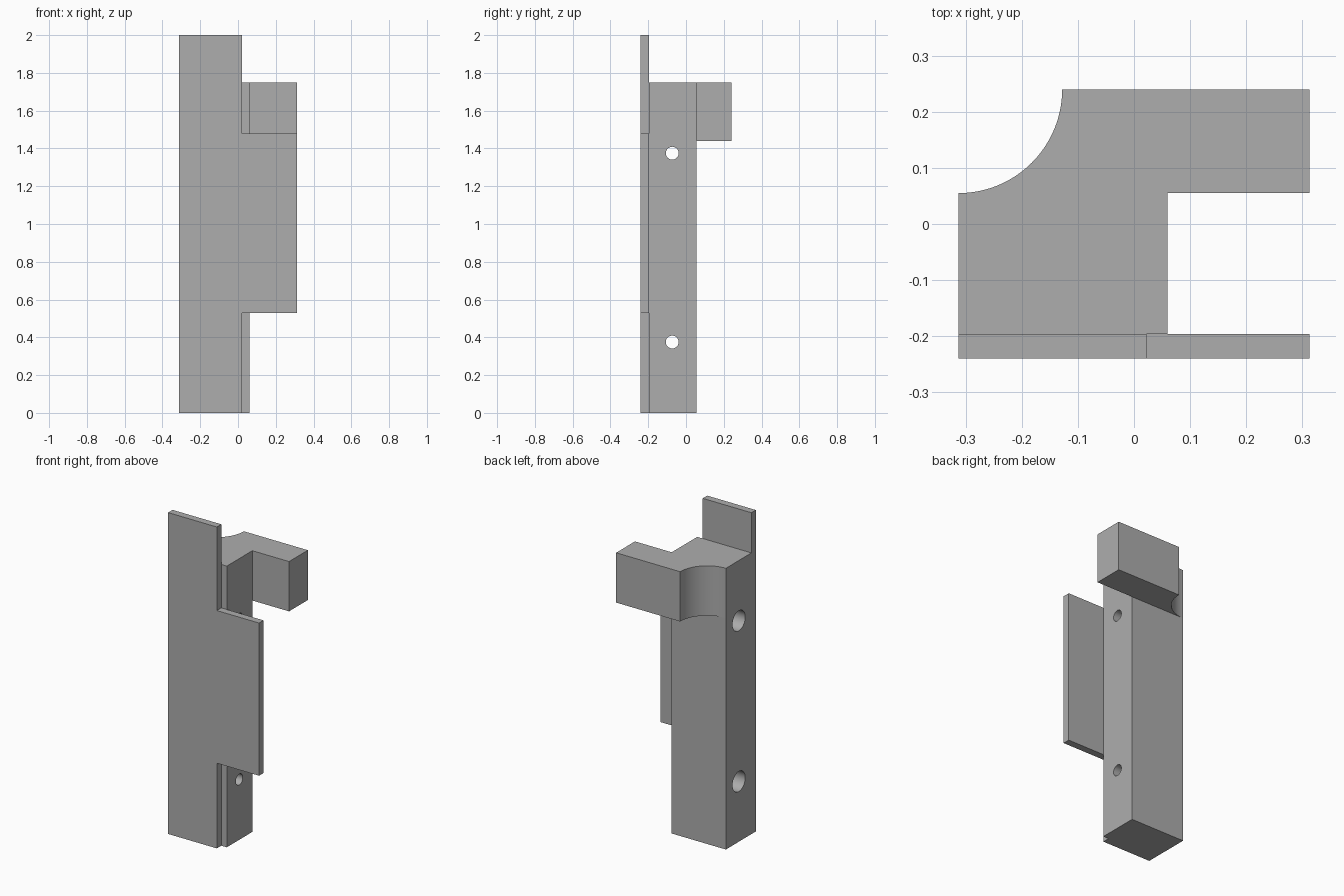
import bpy
import math

if "Cube" in bpy.data.objects:
    bpy.data.objects.remove(bpy.data.objects["Cube"], do_unlink=True)

grey = bpy.data.materials.new("plain grey")
grey.use_nodes = True
grey.diffuse_color = (0.42, 0.42, 0.42, 1)
grey.node_tree.nodes["Principled BSDF"].inputs["Base Color"].default_value = grey.diffuse_color

LEFT, RIGHT, EDGE = -0.313, 0.313, 0.06
FRONT, PLATE_BACK, POST_BACK, BACK = -0.24, -0.196, 0.055, 0.24


def prism(name, outline, to_3d, low, high):
    """Extrude a 2D outline between two levels."""
    n = len(outline)
    verts = [to_3d(u, v, w) for w in (low, high) for u, v in outline]
    faces = [list(range(n)), list(range(n, 2 * n))]
    faces += [[i, (i + 1) % n, n + (i + 1) % n, n + i] for i in range(n)]
    mesh = bpy.data.meshes.new(name)
    mesh.from_pydata(verts, [], faces)
    mesh.materials.append(grey)
    obj = bpy.data.objects.new(name, mesh)
    bpy.context.collection.objects.link(obj)
    bpy.ops.object.select_all(action="DESELECT")
    obj.select_set(True)
    bpy.context.view_layer.objects.active = obj
    bpy.ops.object.mode_set(mode="EDIT")
    bpy.ops.mesh.select_all(action="SELECT")
    bpy.ops.mesh.normals_make_consistent(inside=False)
    bpy.ops.object.mode_set(mode="OBJECT")
    bpy.ops.object.shade_smooth_by_angle(angle=math.radians(30))
    return obj


def along_x(u, v, w):
    return (w, u, v)


def along_y(u, v, w):
    return (u, w, v)


def along_z(u, v, w):
    return (u, v, w)


# Front plate with a side tab
prism("front_plate",
      [(LEFT, 0), (0.022, 0), (0.022, 0.53), (RIGHT, 0.53),
       (RIGHT, 1.48), (0.022, 1.48), (0.022, 2), (LEFT, 2)],
      along_y, FRONT, PLATE_BACK)

# Upright post
post = prism("post",
             [(LEFT, PLATE_BACK), (EDGE, PLATE_BACK), (EDGE, POST_BACK), (LEFT, POST_BACK)],
             along_z, 0, 1.75)

# Top arm with a concave corner
radius = BACK - POST_BACK
steps = 32
arc = [(LEFT + radius * math.cos(a), BACK - radius * math.sin(a))
       for a in (math.pi / 2 * i / steps for i in range(steps + 1))]
prism("arm", arc + [(RIGHT, POST_BACK), (RIGHT, BACK)], along_z, 1.44, 1.75)


# Counterbored screw holes through the post
def stepped_hole(name, z):
    profile = [(LEFT - 0.05, 0.0625), (LEFT + 0.19, 0.0625),
               (LEFT + 0.19, 0.034), (EDGE + 0.05, 0.034)]
    n = 40
    verts = [(x, -0.073 + r * math.cos(math.tau * i / n), z + r * math.sin(math.tau * i / n))
             for x, r in profile for i in range(n)]
    faces = [[k * n + i, (k + 1) * n + i, (k + 1) * n + (i + 1) % n, k * n + (i + 1) % n]
             for k in range(3) for i in range(n)]
    faces += [list(range(n)), list(range(4 * n - 1, 3 * n - 1, -1))]
    mesh = bpy.data.meshes.new(name)
    mesh.from_pydata(verts, [], faces)
    mesh.materials.append(grey)
    cutter = bpy.data.objects.new(name, mesh)
    bpy.context.collection.objects.link(cutter)
    bpy.context.view_layer.objects.active = cutter
    bpy.ops.object.select_all(action="DESELECT")
    cutter.select_set(True)
    bpy.ops.object.mode_set(mode="EDIT")
    bpy.ops.mesh.select_all(action="SELECT")
    bpy.ops.mesh.normals_make_consistent(inside=False)
    bpy.ops.object.mode_set(mode="OBJECT")
    bpy.ops.object.shade_smooth_by_angle(angle=math.radians(30))
    cutter.hide_render = True
    cutter.hide_set(True)
    cut = post.modifiers.new(name, "BOOLEAN")
    cut.operation = "DIFFERENCE"
    cut.solver = "EXACT"
    cut.object = cutter


for label, height in (("lower_hole_cutter", 0.375), ("upper_hole_cutter", 1.375)):
    stepped_hole(label, height)

# Apply the cuts and keep sharp hole rims
bpy.ops.object.select_all(action="DESELECT")
post.select_set(True)
bpy.context.view_layer.objects.active = post
for modifier in list(post.modifiers):
    bpy.ops.object.modifier_apply(modifier=modifier.name)
bpy.ops.object.shade_smooth_by_angle(angle=math.radians(30))
for obj in [o for o in bpy.data.objects if o.name.endswith("_cutter")]:
    bpy.data.objects.remove(obj, do_unlink=True)
